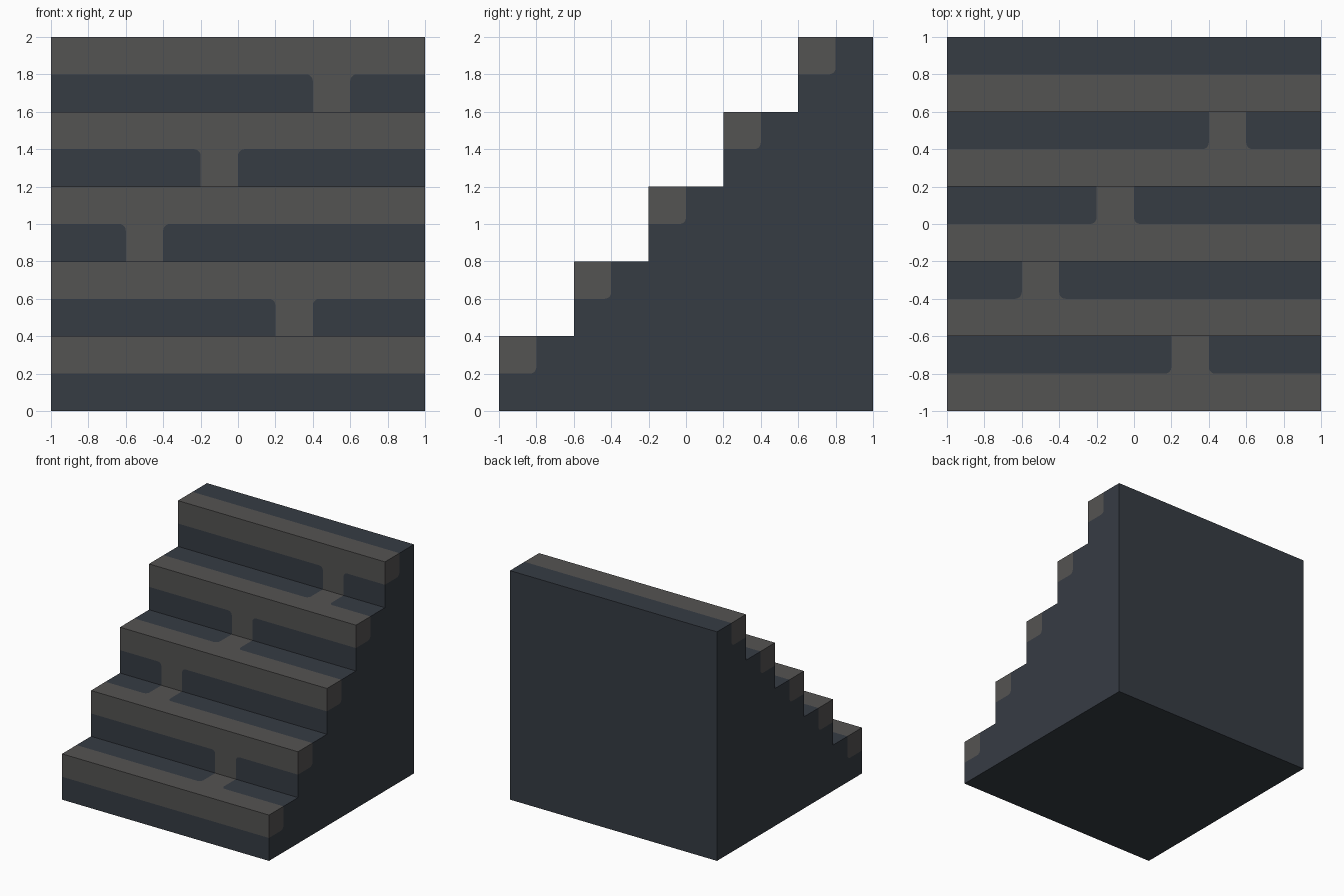
import bpy, bmesh, math
from mathutils import Vector

if "Cube" in bpy.data.objects:
    bpy.data.objects.remove(bpy.data.objects["Cube"])

STEPS, S, H, R = 5, 0.4, 0.2, 0.035
LINKS = {1: (0.2, 0.4), 2: (-0.6, -0.4), 3: (-0.2, 0.0), 4: (0.4, 0.6)}
DARK, TRIM = 0, 1


def material(name, rgb):
    m = bpy.data.materials.new(name)
    m.diffuse_color = (*rgb, 1)
    m.use_nodes = True
    m.node_tree.nodes["Principled BSDF"].inputs["Base Color"].default_value = m.diffuse_color
    return m


bm = bmesh.new()


def face(points, normal, mat):
    f = bm.faces.new([bm.verts.new(p) for p in points])
    f.normal_update()
    if f.normal.dot(Vector(normal)) < 0:
        f.normal_flip()
    f.material_index = mat


def arc(cx, cy, a0, a1, n=5):
    return [(cx + R * math.cos(math.radians(a0 + (a1 - a0) * i / n)),
             cy + R * math.sin(math.radians(a0 + (a1 - a0) * i / n))) for i in range(n + 1)]


def riser(k):
    return lambda x, h: (x, -1 + S * k, S * k + h)


def tread(k):
    return lambda x, h: (x, -1 + S * k - h, S * k)


def flat(place, k, normal):
    """Dark strip by inner corner k, with the flared trim link across it."""
    def put(pts, mat):
        face([place(*p) for p in pts], normal, mat)
    if k not in LINKS:
        put([(-1, 0), (1, 0), (1, H), (-1, H)], DARK)
        return
    x0, x1 = LINKS[k]
    left = arc(x0 - R, H - R, 0, 90)
    right = arc(x1 + R, H - R, 180, 90)
    put([(-1, 0), (x0, 0)] + left + [(-1, H)], DARK)
    put([(1, 0), (x1, 0)] + right + [(1, H)], DARK)
    put([(x0, 0), (x1, 0)] + right + left[::-1], TRIM)


def band(place, k, normal):
    """Trim strip along the step edge, sharing points with the link."""
    mids = [(LINKS[k][0] - R, H), (LINKS[k][1] + R, H)] if k in LINKS else []
    pts = [(-1, H)] + mids + [(1, H), (1, 2 * H), (-1, 2 * H)]
    face([place(*p) for p in pts], normal, TRIM)


# risers and treads
for k in range(STEPS + 1):
    if k < STEPS:
        flat(riser(k), k, (0, -1, 0))
        band(riser(k), k, (0, -1, 0))
    if k > 0:
        flat(tread(k), k, (0, 0, 1))
        band(tread(k), k, (0, 0, 1))

# both sides: stepped dark wall with rounded trim ends
for x in (-1, 1):
    wall = [(1, 0), (-1, 0)]
    for k in range(STEPS):
        y, z = -1 + S * k, S * k
        notch = [(y, z + H)] + arc(y + H - R, z + H + R, -90, 0) + [(y + H, z + S)]
        face([(x, a, b) for a, b in notch + [(y, z + S)]], (x, 0, 0), TRIM)
        wall += notch + [(y + S, z + S)]
    face([(x, a, b) for a, b in wall], (x, 0, 0), DARK)

# back and underside
face([(-1, 1, 0), (1, 1, 0), (1, 1, 2), (-1, 1, 2)], (0, 1, 0), DARK)
face([(-1, -1, 0), (1, -1, 0), (1, 1, 0), (-1, 1, 0)], (0, 0, -1), DARK)

bmesh.ops.remove_doubles(bm, verts=bm.verts, dist=1e-4)
mesh = bpy.data.meshes.new("staircase")
bm.to_mesh(mesh)
bm.free()
mesh.materials.append(material("dark slate", (0.0368, 0.0452, 0.0578)))
mesh.materials.append(material("grey trim", (0.0887, 0.0865, 0.0843)))
bpy.context.collection.objects.link(bpy.data.objects.new("staircase", mesh))
